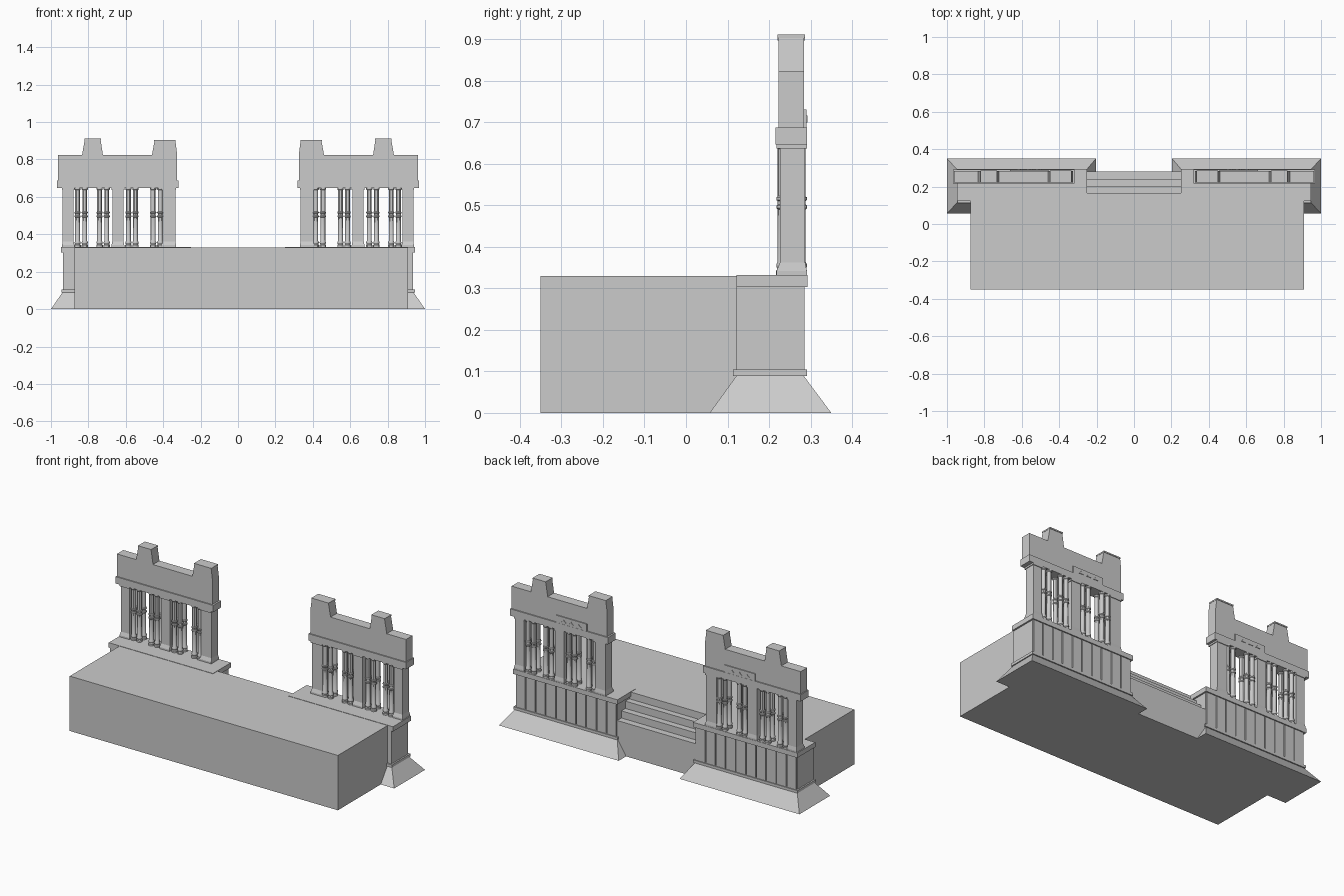
import bpy, bmesh

if "Cube" in bpy.data.objects:
    bpy.data.objects.remove(bpy.data.objects["Cube"])

def finish(name, bm):
    bmesh.ops.recalc_face_normals(bm, faces=bm.faces)
    me = bpy.data.meshes.new(name)
    bm.to_mesh(me)
    bm.free()
    ob = bpy.data.objects.new(name, me)
    bpy.context.collection.objects.link(ob)
    return ob

def frustum(bm, lo, hi, z0, z1):
    """Box whose bottom (x0,x1,y0,y1) and top rectangles may differ."""
    rings = []
    for (x0, x1, y0, y1), z in ((lo, z0), (hi, z1)):
        rings.append([bm.verts.new(p) for p in
                      ((x0, y0, z), (x1, y0, z), (x1, y1, z), (x0, y1, z))])
    a, b = rings
    bm.faces.new(a[::-1])
    bm.faces.new(b)
    for i in range(4):
        j = (i + 1) % 4
        bm.faces.new((a[i], a[j], b[j], b[i]))

def box(bm, x0, x1, y0, y1, z0, z1):
    frustum(bm, (x0, x1, y0, y1), (x0, x1, y0, y1), z0, z1)

def extrude(bm, pts, place, d0, d1):
    """Extrude a 2D outline between depths d0 and d1."""
    a = [bm.verts.new(place(u, v, d0)) for u, v in pts]
    b = [bm.verts.new(place(u, v, d1)) for u, v in pts]
    bm.faces.new(a)
    bm.faces.new(b[::-1])
    for i in range(len(pts)):
        j = (i + 1) % len(pts)
        bm.faces.new((a[i], a[j], b[j], b[i]))

def mirrored(name, bm):
    """Parts are made on +x and mirrored to the other tower."""
    ob = finish(name, bm)
    ob.modifiers.new("mirror", 'MIRROR').use_axis[0] = True
    return ob

# Terrace block
bm = bmesh.new()
box(bm, -0.875, 0.91, -0.35, 0.165, 0, 0.33)
finish("terrace", bm)

# Stairs between the two towers
bm = bmesh.new()
steps = [(0.16, 0), (0.28, 0), (0.28, 0.2), (0.24, 0.2), (0.24, 0.243),
         (0.202, 0.243), (0.202, 0.287), (0.165, 0.287), (0.16, 0.287)]
extrude(bm, steps, lambda u, v, d: (d, u, v), -0.262, 0.262)
finish("stairs", bm)

# Sloped skirt
bm = bmesh.new()
frustum(bm, (0.203, 1.0, 0.057, 0.35), (0.26, 0.938, 0.122, 0.283), 0, 0.09)
mirrored("skirt", bm)

# Pedestal with base moulding and cornice
bm = bmesh.new()
box(bm, 0.262, 0.936, 0.122, 0.279, 0.09, 0.31)
box(bm, 0.252, 0.945, 0.113, 0.291, 0.089, 0.105)
box(bm, 0.252, 0.946, 0.122, 0.293, 0.303, 0.332)
mirrored("pedestal", bm)

# Wall strips on the pedestal back
bm = bmesh.new()
n = 10
w = (0.936 - 0.262) / n
for i in range(n):
    x = 0.262 + i * w
    box(bm, x + 0.003, x + w - 0.003, 0.275, 0.286, 0.1, 0.305)
mirrored("wall_strips", bm)

# Three piers with flared foot and thin cap
bm = bmesh.new()
for x0, x1 in ((0.335, 0.403), (0.612, 0.672), (0.879, 0.937)):
    body = (x0, x1, 0.226, 0.287)
    foot = (x0 - 0.004, x1 + 0.004, 0.218, 0.291)
    box(bm, *body, 0.35, 0.645)
    box(bm, *foot, 0.33, 0.342)
    frustum(bm, foot, body, 0.342, 0.362)
    box(bm, *foot, 0.637, 0.648)
mirrored("piers", bm)

# Clusters of four slender columns, turned from one profile
profile = [(0.017, 0.33), (0.017, 0.342), (0.0135, 0.347), (0.0165, 0.353),
           (0.0165, 0.358), (0.013, 0.364), (0.013, 0.49), (0.0165, 0.493),
           (0.0165, 0.499), (0.013, 0.502), (0.013, 0.51), (0.0165, 0.513),
           (0.0165, 0.519), (0.013, 0.522), (0.013, 0.636), (0.0165, 0.64),
           (0.0165, 0.65)]
bm = bmesh.new()
for cx in (0.8385, 0.721, 0.567, 0.4345):
    for dx in (-0.019, 0.019):
        for y in (0.234, 0.275):
            rows = []
            for r, z in profile:
                ring = bmesh.ops.create_circle(bm, segments=12, radius=r)["verts"]
                bmesh.ops.translate(bm, verts=ring, vec=(cx + dx, y, z))
                rows.append(ring)
            for a, b in zip(rows, rows[1:]):
                for i in range(12):
                    j = (i + 1) % 12
                    bm.faces.new((a[i], a[j], b[j], b[i]))
cols = mirrored("columns", bm)
bpy.context.view_layer.objects.active = cols
cols.select_set(True)
bpy.ops.object.shade_smooth_by_angle()

# Beam over the columns
bm = bmesh.new()
box(bm, 0.317, 0.967, 0.216, 0.291, 0.647, 0.688)
mirrored("beam", bm)

# Parapet with two merlons
bm = bmesh.new()
outline = [(0.327, 0.685), (0.962, 0.685), (0.962, 0.823), (0.834, 0.823),
           (0.819, 0.908), (0.735, 0.908), (0.722, 0.823), (0.46, 0.823),
           (0.446, 0.902), (0.335, 0.902), (0.327, 0.84)]
extrude(bm, outline, lambda u, v, d: (u, d, v), 0.223, 0.284)
mirrored("parapet", bm)

# Thin merlon caps
bm = bmesh.new()
box(bm, 0.733, 0.821, 0.221, 0.287, 0.903, 0.911)
box(bm, 0.333, 0.448, 0.221, 0.287, 0.897, 0.905)
mirrored("merlon_caps", bm)

# Plaque on the back with three small studs
bm = bmesh.new()
box(bm, 0.458, 0.662, 0.28, 0.29, 0.685, 0.731)
for x in (0.51, 0.56, 0.61):
    stud = [(x - 0.016, 0.7), (x + 0.016, 0.7), (x + 0.006, 0.707),
            (x, 0.716), (x - 0.006, 0.707)]
    extrude(bm, stud, lambda u, v, d: (u, d, v), 0.286, 0.293)
mirrored("plaque", bm)
